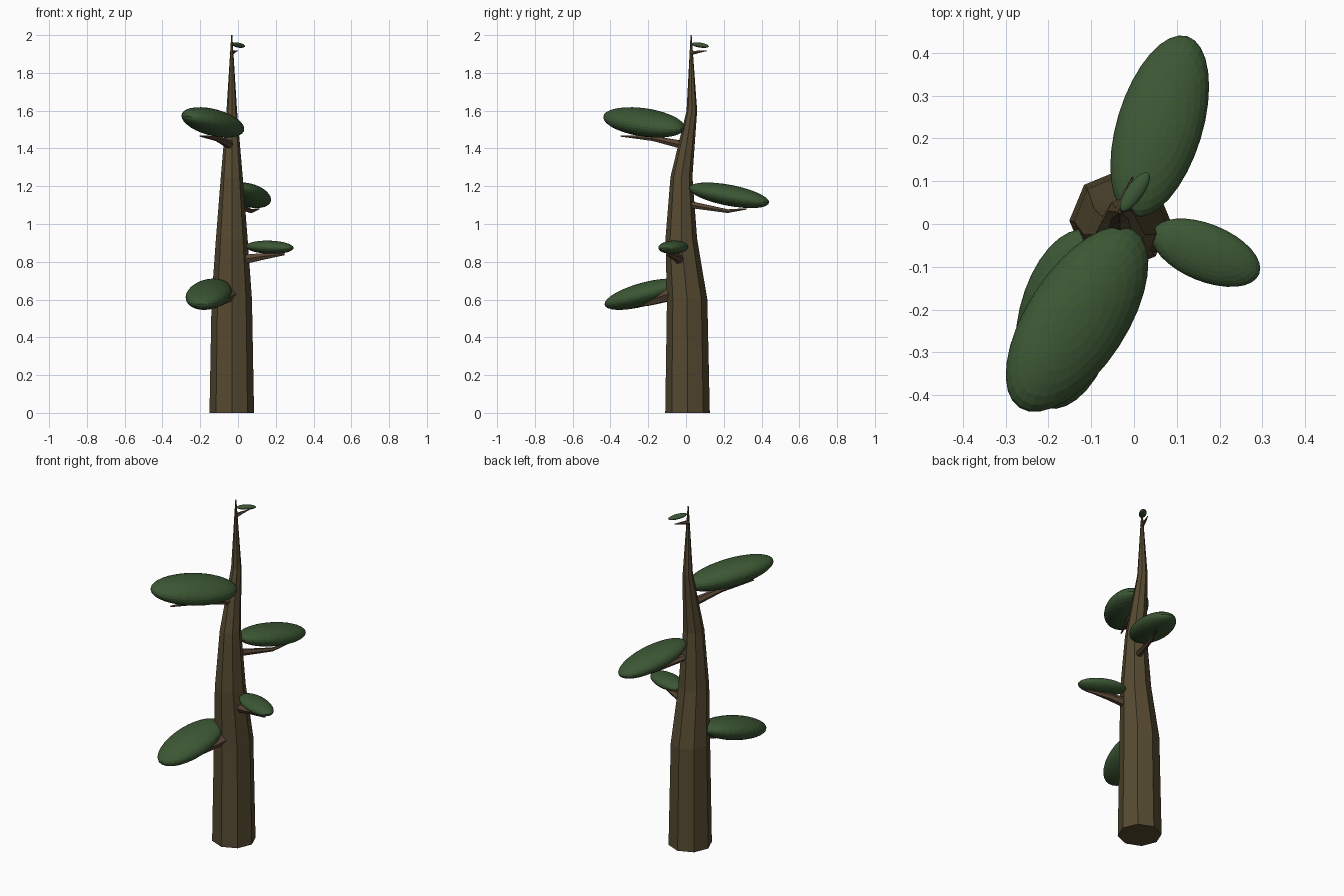
import bpy, bmesh, math
from mathutils import Vector, Matrix

if "Cube" in bpy.data.objects:
    bpy.data.objects.remove(bpy.data.objects["Cube"])


def material(name, rgb):
    m = bpy.data.materials.new(name)
    m.diffuse_color = (*rgb, 1)
    m.use_nodes = True
    m.node_tree.nodes["Principled BSDF"].inputs["Base Color"].default_value = m.diffuse_color
    return m


BARK = material("trunk bark", (0.092, 0.068, 0.031))
TWIG = material("branch bark", (0.100, 0.062, 0.036))
LEAF = material("leaf green", (0.045, 0.095, 0.034))


def finish(name, bm, mat):
    bmesh.ops.recalc_face_normals(bm, faces=bm.faces)
    me = bpy.data.meshes.new(name)
    bm.to_mesh(me)
    bm.free()
    me.materials.append(mat)
    ob = bpy.data.objects.new(name, me)
    bpy.context.collection.objects.link(ob)
    return ob


def tube(name, path, sides, mat, upright=False):
    """Tapered faceted tube through (x, y, z, radius) points."""
    bm = bmesh.new()
    pts = [Vector(p[:3]) for p in path]
    rings = []
    for i, p in enumerate(path):
        d = pts[min(i + 1, len(pts) - 1)] - pts[max(i - 1, 0)]
        if upright:
            u, v = Vector((1, 0, 0)), Vector((0, 1, 0))
        else:
            u = d.cross(Vector((0, 0, 1))).normalized()
            v = d.cross(u).normalized()
        ring = []
        for k in range(sides):
            a = 2 * math.pi * k / sides
            ring.append(bm.verts.new(pts[i] + p[3] * (math.cos(a) * u + math.sin(a) * v)))
        rings.append(ring)
    for r0, r1 in zip(rings, rings[1:]):
        for k in range(sides):
            n = (k + 1) % sides
            bm.faces.new((r0[k], r0[n], r1[n], r1[k]))
    bm.faces.new(rings[0])
    bm.faces.new(rings[-1])
    return finish(name, bm, mat)


def pad(name, centre, length, width, thick, yaw, droop, roll):
    """Flattened leaf ellipsoid; droop and roll are slopes along and across it."""
    c, s = math.cos(math.radians(yaw)), math.sin(math.radians(yaw))
    m = Matrix(((length * c, -width * s, 0, centre[0]),
                (length * s, width * c, 0, centre[1]),
                (length * droop, width * roll, thick, centre[2]),
                (0, 0, 0, 1)))
    bm = bmesh.new()
    bmesh.ops.create_uvsphere(bm, u_segments=32, v_segments=16, radius=1, matrix=m)
    return finish(name, bm, LEAF)


# Trunk: eight-sided, gently swaying front to back
tube("trunk", [(-.033, .008, 0, .118), (-.033, .006, .6, .107), (-.033, -.025, .92, .084),
               (-.033, -.024, 1.25, .058), (-.033, .031, 1.6, .028), (-.033, .027, 2, .003)],
     8, BARK, upright=True)

# Branches, from lowest to highest
branches = [
    [(-.04, -.06, .635, .042), (-.10, -.20, .59, .026), (-.18, -.37, .55, .006)],
    [(-.02, -.02, .805, .032), (.13, -.06, .828, .02), (.245, -.10, .84, .006)],
    [(-.03, -.02, 1.11, .022), (.07, .22, 1.068, .011), (.11, .32, 1.08, .004)],
    [(-.033, .0, 1.415, .025), (-.11, -.17, 1.452, .015), (-.20, -.345, 1.466, .004)],
    [(-.033, .027, 1.905, .012), (-.02, .07, 1.912, .007), (-.003, .11, 1.917, .002)],
]
for i, path in enumerate(branches):
    tube(f"branch_{i + 1}", path, 6, TWIG)

# Leaf pads, one on each branch
pads = [
    ((-.155, -.222, .628), .214, .115, .064, 256.7, -.245, -.04),
    ((.168, -.067, .877), .134, .067, .035, -22, -.03, 0),
    ((.06, .228, 1.152), .22, .10, .056, 73, -.173, .02),
    ((-.133, -.222, 1.538), .247, .117, .072, 237, .133, -.12),
    ((.002, .075, 1.947), .054, .02, .013, 55, -.12, 0),
]
for i, p in enumerate(pads):
    pad(f"leaf_pad_{i + 1}", *p)
